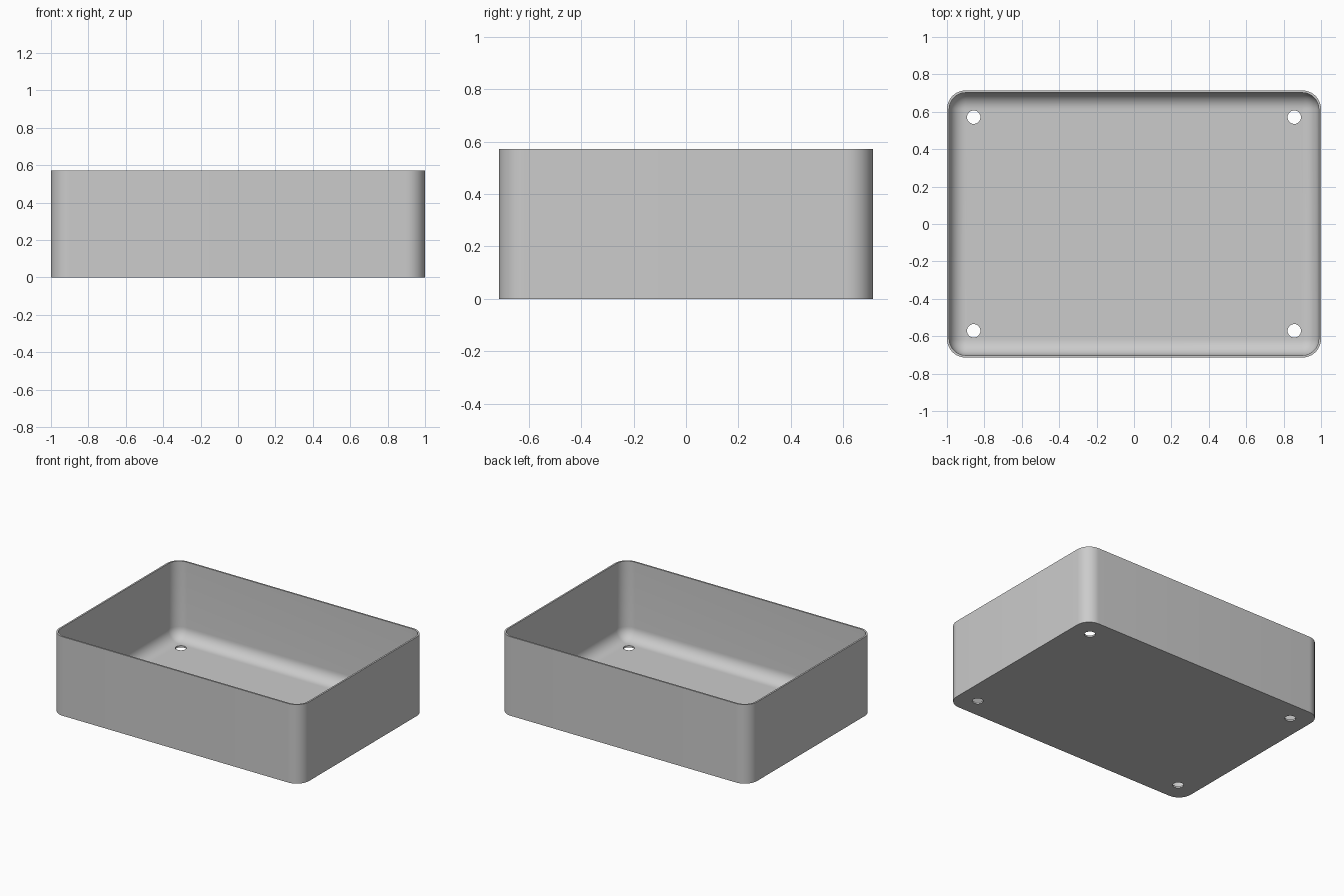
import bpy, bmesh
from math import pi, sin, cos, radians

cube = bpy.data.objects.get("Cube")
if cube:
    bpy.data.objects.remove(cube, do_unlink=True)

HALF_X, HALF_Y, HEIGHT = 1.0, 0.714, 0.571
RADIUS, WALL = 0.1, 0.012
CORNER_STEPS, FILLET_STEPS = 12, 10

grey = bpy.data.materials.new("plain grey")
grey.use_nodes = True
colour = (0.6, 0.6, 0.6, 1)
grey.diffuse_color = colour
grey.node_tree.nodes["Principled BSDF"].inputs["Base Color"].default_value = colour


def rounded_ring(bm, inset, z):
    """Rounded rectangle of vertices, moved inward by inset."""
    r = RADIUS - inset
    verts = []
    for quarter, (sx, sy) in enumerate([(1, 1), (-1, 1), (-1, -1), (1, -1)]):
        for i in range(CORNER_STEPS + 1):
            a = (quarter + i / CORNER_STEPS) * pi / 2
            verts.append(bm.verts.new((sx * (HALF_X - RADIUS) + r * cos(a),
                                       sy * (HALF_Y - RADIUS) + r * sin(a), z)))
    return verts


# Tray section: outer wall, rim, inner wall, then the fillet into the floor
fillet = RADIUS - WALL - 0.002
section = [(0, 0), (0, HEIGHT), (WALL, HEIGHT)]
for i in range(FILLET_STEPS + 1):
    a = i / FILLET_STEPS * pi / 2
    section.append((WALL + fillet * (1 - cos(a)), WALL + fillet * (1 - sin(a))))

bm = bmesh.new()
rings = [rounded_ring(bm, inset, z) for inset, z in section]
for low, high in zip(rings, rings[1:]):
    for i in range(len(low)):
        j = (i + 1) % len(low)
        bm.faces.new((low[i], low[j], high[j], high[i]))
bm.faces.new(rings[0][::-1])
bm.faces.new(rings[-1])
bmesh.ops.recalc_face_normals(bm, faces=bm.faces)
mesh = bpy.data.meshes.new("tray")
bm.to_mesh(mesh)
bm.free()
mesh.materials.append(grey)
tray = bpy.data.objects.new("tray", mesh)
bpy.context.collection.objects.link(tray)

# Four screw holes through the floor
bm = bmesh.new()
for sx in (-1, 1):
    for sy in (-1, 1):
        drill = bmesh.ops.create_cone(bm, cap_ends=True, segments=32,
                                      radius1=0.036, radius2=0.036, depth=0.1)
        bmesh.ops.translate(bm, verts=drill["verts"], vec=(sx * 0.857, sy * 0.571, 0))
mesh = bpy.data.meshes.new("hole_cutter")
bm.to_mesh(mesh)
bm.free()
mesh.materials.append(grey)
cutter = bpy.data.objects.new("hole_cutter", mesh)
bpy.context.collection.objects.link(cutter)
cutter.hide_render = True

bpy.ops.object.select_all(action="DESELECT")
tray.select_set(True)
bpy.context.view_layer.objects.active = tray
holes = tray.modifiers.new("holes", "BOOLEAN")
holes.operation, holes.solver, holes.object = "DIFFERENCE", "EXACT", cutter
bpy.ops.object.modifier_apply(modifier=holes.name)
bpy.data.objects.remove(cutter, do_unlink=True)
bpy.ops.object.shade_smooth_by_angle(angle=radians(35))
